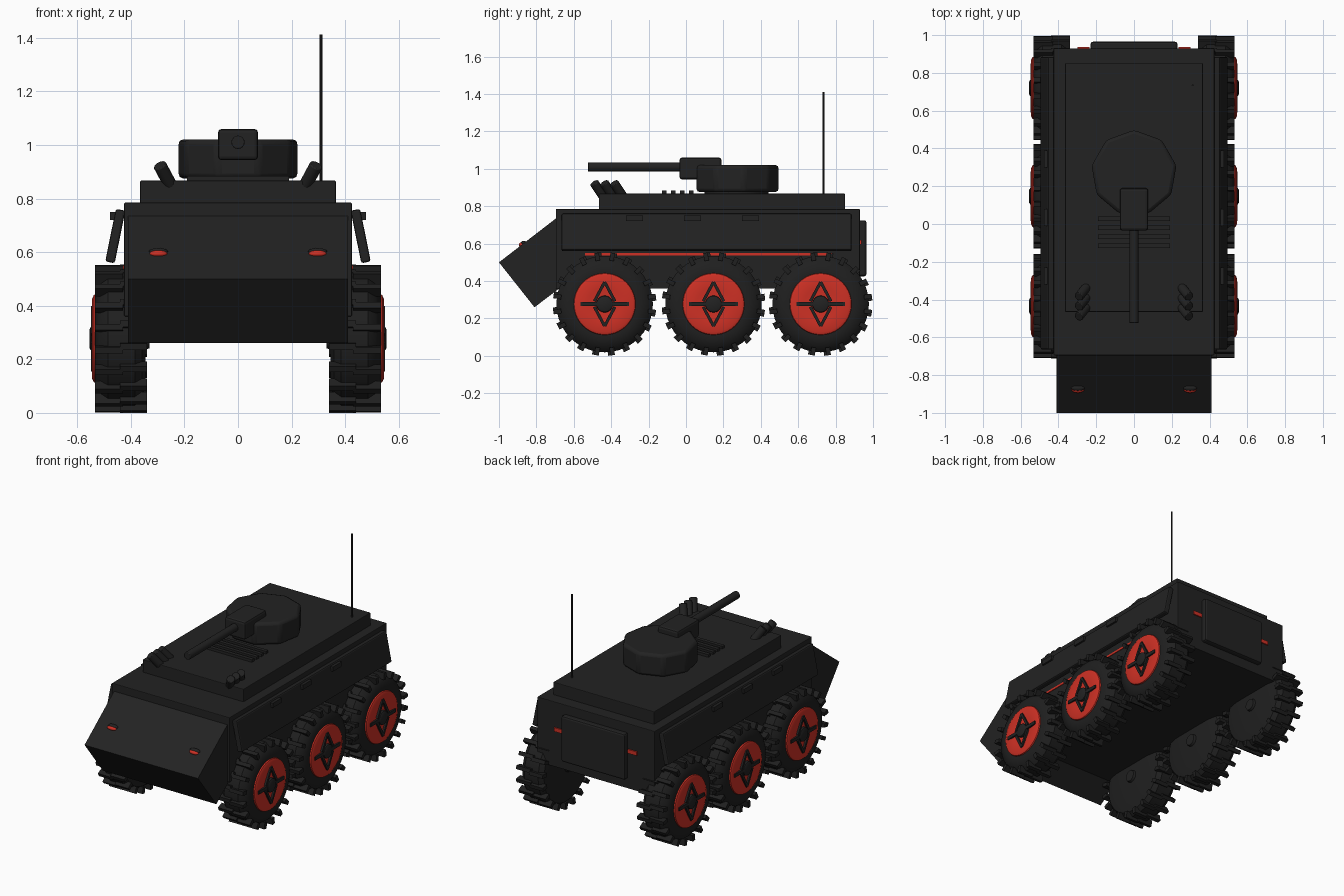
import bpy, bmesh, math
from mathutils import Matrix, Vector

if "Cube" in bpy.data.objects:
    bpy.data.objects.remove(bpy.data.objects["Cube"], do_unlink=True)


def material(name, color):
    m = bpy.data.materials.new(name)
    m.use_nodes = True
    m.diffuse_color = (*color, 1)
    m.node_tree.nodes["Principled BSDF"].inputs["Base Color"].default_value = (*color, 1)
    return m


BODY = material("charcoal_paint", (0.016, 0.016, 0.016))
RUBBER = material("black_rubber", (0.014, 0.014, 0.014))
RED = material("signal_red", (0.62, 0.03, 0.018))


def finish(name, bm, mat, smooth=False, bevel=0):
    bmesh.ops.recalc_face_normals(bm, faces=bm.faces)
    me = bpy.data.meshes.new(name)
    bm.to_mesh(me)
    bm.free()
    ob = bpy.data.objects.new(name, me)
    bpy.context.collection.objects.link(ob)
    me.materials.append(mat)
    if bevel:
        mod = ob.modifiers.new("Bevel", 'BEVEL')
        mod.width, mod.segments = bevel, 2
    if smooth:
        bpy.ops.object.select_all(action='DESELECT')
        ob.select_set(True)
        bpy.context.view_layer.objects.active = ob
        bpy.ops.object.shade_smooth_by_angle(angle=math.radians(35))
    return ob


def add_box(bm, lo, hi, turn=Matrix()):
    lo, hi = Vector(lo), Vector(hi)
    size = Matrix.Diagonal((*(hi - lo), 1))
    bmesh.ops.create_cube(bm, size=1, matrix=turn @ Matrix.Translation((lo + hi) / 2) @ size)


def box(name, lo, hi, mat=BODY, bevel=0):
    bm = bmesh.new()
    add_box(bm, lo, hi)
    return finish(name, bm, mat, bevel=bevel)


def add_tube(bm, a, b, r, sides=16):
    a, b = Vector(a), Vector(b)
    aim = (b - a).to_track_quat('Z', 'Y').to_matrix().to_4x4()
    bmesh.ops.create_cone(bm, cap_ends=True, segments=sides, radius1=r, radius2=r,
                          depth=(b - a).length, matrix=Matrix.Translation((a + b) / 2) @ aim)


def tube(name, a, b, r, mat=BODY, sides=16, bevel=0):
    bm = bmesh.new()
    add_tube(bm, a, b, r, sides)
    return finish(name, bm, mat, smooth=True, bevel=bevel)


def prism(name, outline, x0, x1, mat=BODY, bevel=0):
    """Extrude a (y, z) outline along x."""
    bm = bmesh.new()
    face = bm.faces.new([bm.verts.new((x0, y, z)) for y, z in outline])
    new = bmesh.ops.extrude_face_region(bm, geom=[face])["geom"]
    bmesh.ops.translate(bm, vec=(x1 - x0, 0, 0),
                        verts=[v for v in new if isinstance(v, bmesh.types.BMVert)])
    return finish(name, bm, mat, bevel=bevel)


def lathe(name, profile, mat, place):
    """Turn an (x, radius) profile around the x axis."""
    bm = bmesh.new()
    verts = [bm.verts.new((x, 0, r)) for x, r in profile]
    edges = [bm.edges.new(p) for p in zip(verts, verts[1:])]
    bmesh.ops.spin(bm, geom=verts + edges, cent=(0, 0, 0), axis=(1, 0, 0),
                   angle=math.tau, steps=40)
    bmesh.ops.remove_doubles(bm, verts=bm.verts, dist=0.0002)
    bm.transform(place)
    return finish(name, bm, mat, smooth=True)


# Hull, deck and wedge nose
box("hull", (-0.425, -0.695, 0.36), (0.425, 0.93, 0.785), bevel=0.004)
box("upper_deck", (-0.365, -0.465, 0.78), (0.365, 0.85, 0.867), bevel=0.004)
prism("nose", [(-1, 0.5), (-0.695, 0.735), (-0.5, 0.495), (-0.81, 0.26)], -0.41, 0.41)

# Rear door
box("rear_door", (-0.23, 0.92, 0.425), (0.23, 0.965, 0.725), bevel=0.012)

# Engine vent slats in front of the turret
bm = bmesh.new()
for i in range(4):
    y = -0.115 + i * 0.048
    add_box(bm, (-0.19, y - 0.012, 0.86), (0.19, y + 0.012, 0.884))
finish("vent_slats", bm, BODY)

# Nine-sided turret with gun
bm = bmesh.new()
bmesh.ops.create_cone(bm, cap_ends=True, segments=9, radius1=0.228, radius2=0.228, depth=0.145,
                      matrix=Matrix.Translation((0, 0.27, 0.948)) @ Matrix.Rotation(math.pi / 2, 4, 'Z'))
# the primitive's first corner may lie on x or y, so aim one corner backwards
corner = max(bm.verts, key=lambda v: v.co.y)
offset = math.atan2(corner.co.x, corner.co.y - 0.27)
bmesh.ops.rotate(bm, verts=bm.verts, cent=(0, 0.27, 0), matrix=Matrix.Rotation(offset, 3, 'Z'))
finish("turret", bm, BODY, bevel=0.018, smooth=True)
tube("turret_ring", (0, 0.27, 0.86), (0, 0.27, 0.885), 0.17, sides=24)
box("gun_mantlet", (-0.075, -0.035, 0.943), (0.075, 0.19, 1.06), bevel=0.014)
tube("gun_barrel", (0, -0.525, 1.01), (0, 0, 1.01), 0.025, bevel=0.004)

# Antenna
tube("antenna", (0.31, 0.735, 0.86), (0.31, 0.735, 1.412), 0.005, sides=8)

for side, s in (("left", 1), ("right", -1)):
    # Sloped side armour with three grab handles
    bm = bmesh.new()
    tilt = Matrix.Translation((s * 0.458, 0, 0.66)) @ Matrix.Rotation(-s * 0.2, 4, 'Y')
    add_box(bm, (-0.018, -0.665, -0.1), (0.018, 0.885, 0.1), tilt)
    finish(side + "_side_armour", bm, BODY, bevel=0.008)
    bm = bmesh.new()
    for y in (-0.275, 0.035, 0.345):
        add_box(bm, (s * 0.455, y - 0.045, 0.72), (s * 0.477, y + 0.045, 0.75))
        for e in (-0.035, 0.035):
            add_box(bm, (s * 0.42, y + e - 0.005, 0.728), (s * 0.46, y + e + 0.005, 0.74))
    finish(side + "_grab_handles", bm, BODY)

    # Red strip beneath the armour
    box(side + "_red_strip", (s * 0.42, -0.54, 0.537), (s * 0.43, 0.78, 0.55), RED)

    # Smoke launchers, fanned outward and forward
    bm = bmesh.new()
    for i in range(3):
        y = -0.335 - i * 0.053
        add_tube(bm, (s * 0.252, y, 0.85), (s * 0.292, y - 0.05, 0.925), 0.025, 14)
    finish(side + "_smoke_launchers", bm, BODY, smooth=True, bevel=0.004)

    # Rear lamp, and hooded front lamp set in the nose
    box(side + "_rear_lamp", (s * 0.235, 0.925, 0.595), (s * 0.3, 0.938, 0.62), RED)
    for part, mat, y, z, r in (("lamp", RED, -0.878, 0.594, 0.033),
                               ("lamp_hood", BODY, -0.868, 0.602, 0.036)):
        bm = bmesh.new()
        bmesh.ops.create_uvsphere(bm, u_segments=20, v_segments=10, radius=1,
                                  matrix=Matrix.Translation((s * 0.297, y, z))
                                  @ Matrix.Diagonal((r, 0.016, 0.013, 1)))
        finish(side + "_front_" + part, bm, mat, smooth=True)

    # Three wheels
    for axle, y in (("front", -0.435), ("middle", 0.147), ("rear", 0.72)):
        name = f"{side}_{axle}_"
        # Local wheel space: +x points outward from the vehicle
        place = Matrix.Translation((0, y, 0.277)) @ Matrix.Diagonal((s, 1, 1, 1))
        lathe(name + "tyre", [(0.345, 0), (0.345, 0.17), (0.358, 0.235), (0.385, 0.258),
                              (0.485, 0.258), (0.515, 0.235), (0.533, 0.185), (0.53, 0.16),
                              (0.52, 0)], RUBBER, place)
        lathe(name + "rim", [(0.525, 0.167), (0.538, 0.163), (0.544, 0.15),
                             (0.538, 0.09), (0.533, 0)], RED, place)
        lathe(name + "hub", [(0.33, 0), (0.33, 0.036), (0.35, 0.042), (0.535, 0.045),
                             (0.55, 0.043), (0.555, 0.034), (0.555, 0)], BODY, place)
        # Staggered tread lugs on both shoulders
        bm = bmesh.new()
        for i in range(20):
            for x0, x1, shift in ((0.34, 0.44, 0.35), (0.43, 0.533, 0.5)):
                turn = Matrix.Rotation((i + shift) * math.tau / 20, 4, 'X')
                add_box(bm, (x0, -0.012, 0.235), (x1, 0.012, 0.277), place @ turn)
        finish(name + "tread_lugs", bm, RUBBER)
        # Two level bars and two pointed frames form the spokes
        bm = bmesh.new()
        add_box(bm, (0.53, -0.13, -0.011), (0.549, 0.13, 0.011), place)
        for v in (-1, 1):
            for h in (-1, 1):
                a, b = Vector((0.54, 0, v * 0.118)), Vector((0.54, h * 0.055, v * 0.015))
                turn = Matrix.Rotation(math.atan2(-(b - a).y, (b - a).z), 4, 'X')
                add_box(bm, (-0.009, -0.008, 0), (0.009, 0.008, (b - a).length),
                        place @ Matrix.Translation(a) @ turn)
        finish(name + "spokes", bm, BODY)
